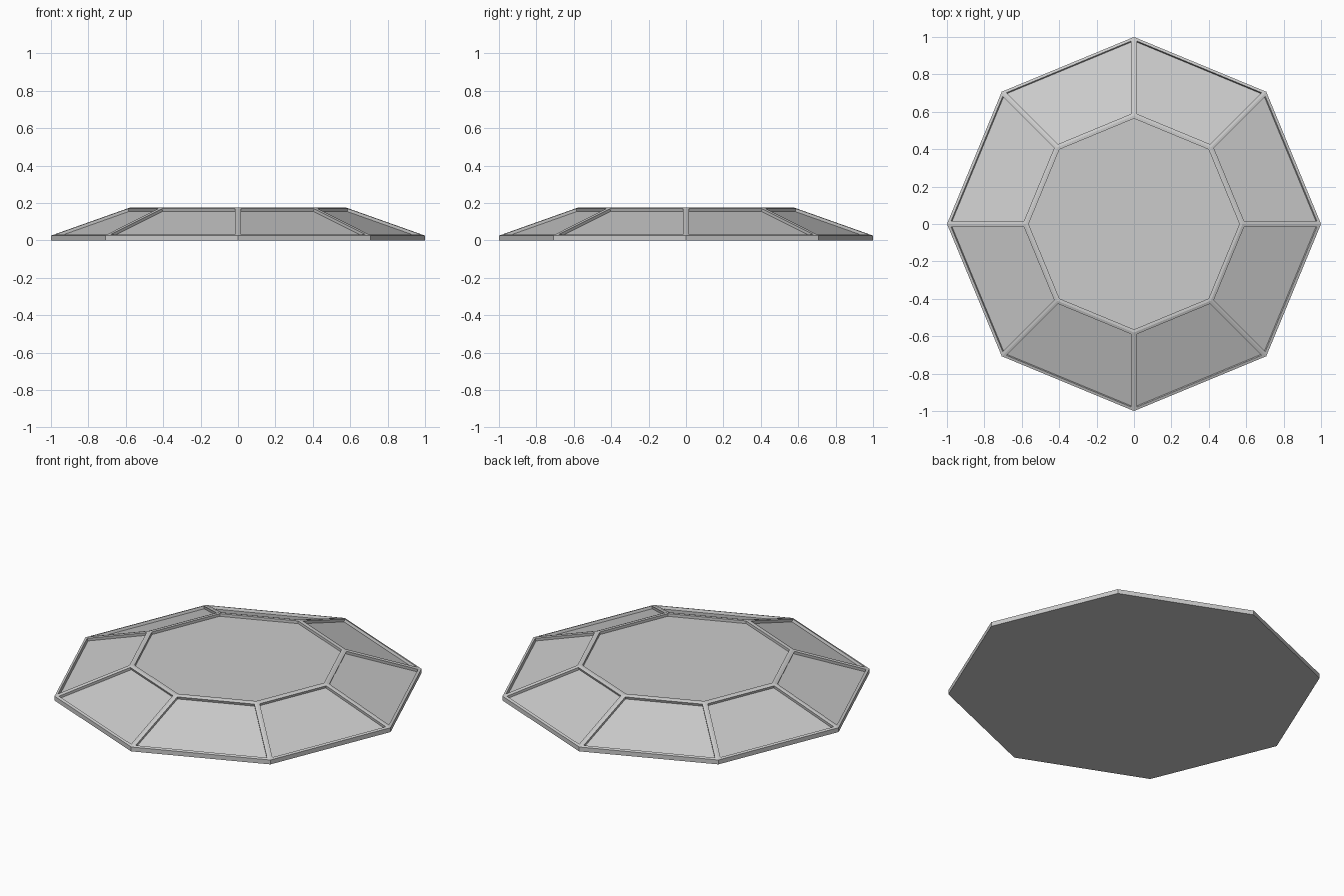
import bpy, bmesh
from math import cos, sin, pi

if "Cube" in bpy.data.objects:
    bpy.data.objects.remove(bpy.data.objects["Cube"])

SIDES = 8
bm = bmesh.new()

# Octagonal rings: base, top of the vertical rim, edge of the raised top
rings = []
for r, z in [(1, 0), (1, 0.026), (0.58, 0.175)]:
    rings.append([bm.verts.new((r * cos(2 * pi * i / SIDES), r * sin(2 * pi * i / SIDES), z))
                  for i in range(SIDES)])

# Flat underside, rim band, sloping sides and top
bm.faces.new(rings[0][::-1])
panels = [bm.faces.new(rings[2])]
for level in range(2):
    lo, hi = rings[level], rings[level + 1]
    for i in range(SIDES):
        j = (i + 1) % SIDES
        f = bm.faces.new((lo[i], lo[j], hi[j], hi[i]))
        if level == 1:
            panels.append(f)
bm.normal_update()

# Narrow frame around every panel, then sink the panel straight in
bmesh.ops.inset_individual(bm, faces=panels, thickness=0.015, use_even_offset=True)
bm.normal_update()
for f in panels:
    n = f.normal.copy()
    new = bmesh.ops.extrude_discrete_faces(bm, faces=[f])["faces"][0]
    bmesh.ops.translate(bm, verts=new.verts, vec=-n * 0.016)
bmesh.ops.recalc_face_normals(bm, faces=bm.faces)

mesh = bpy.data.meshes.new("octagonal_skylight")
bm.to_mesh(mesh)
bm.free()
bpy.context.collection.objects.link(bpy.data.objects.new("octagonal_skylight", mesh))
